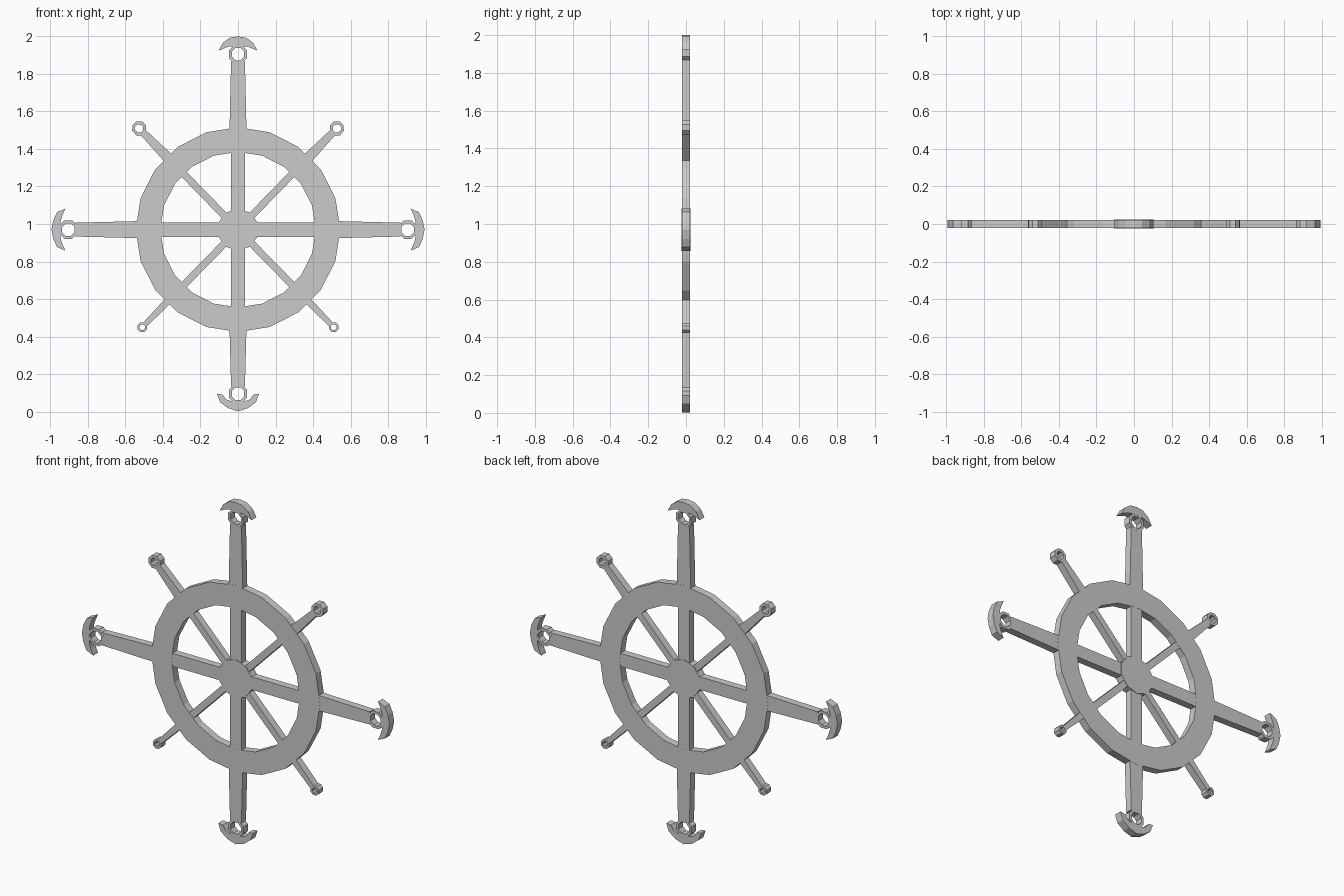
import bpy, bmesh
from math import sin, cos, pi, atan2, hypot

if "Cube" in bpy.data.objects:
    bpy.data.objects.remove(bpy.data.objects["Cube"])

CZ = 0.97      # wheel centre height
T = 0.0215     # half thickness


def finish(bm, name):
    bmesh.ops.recalc_face_normals(bm, faces=bm.faces)
    me = bpy.data.meshes.new(name)
    bm.to_mesh(me)
    bm.free()
    ob = bpy.data.objects.new(name, me)
    bpy.context.collection.objects.link(ob)


def prism(name, pts, t=T):
    """Flat plate from an outline in the x-z plane."""
    bm = bmesh.new()
    front = [bm.verts.new((x, -t, z)) for x, z in pts]
    back = [bm.verts.new((x, t, z)) for x, z in pts]
    bm.faces.new(front)
    bm.faces.new(back[::-1])
    for i in range(len(pts)):
        j = (i + 1) % len(pts)
        bm.faces.new((front[i], back[i], back[j], front[j]))
    finish(bm, name)


def circle(cx, cz, r, n, start=pi / 2):
    return [(cx + r * cos(start + 2 * pi * i / n), cz + r * sin(start + 2 * pi * i / n))
            for i in range(n)]


def ring(name, cx, cz, r_out, r_in, n, start=pi / 2, t=T):
    """Flat faceted ring facing front."""
    bm = bmesh.new()
    loops = [[bm.verts.new((x, y, z)) for x, z in circle(cx, cz, r, n, start)]
             for r, y in ((r_out, -t), (r_out, t), (r_in, t), (r_in, -t))]
    for k in range(4):
        a, b = loops[k], loops[(k + 1) % 4]
        for i in range(n):
            j = (i + 1) % n
            bm.faces.new((a[i], a[j], b[j], b[i]))
    finish(bm, name)


def radial(ang, pts):
    """Map (sideways, outward) points to x-z about the wheel centre."""
    return [(v * cos(ang) - u * sin(ang), CZ + v * sin(ang) + u * cos(ang)) for u, v in pts]


def bar(name, ang, v0, w0, v1, w1, t):
    prism(name, radial(ang, [(-w0, v0), (w0, v0), (w1, v1), (-w1, v1)]), t)


# Wheel rim and hub
ring("rim", 0, CZ, 0.546, 0.415, 20, t=0.022)
prism("hub", circle(0, CZ, 0.112, 10), 0.025)

# Half outlines of the anchor flukes, relative to the eyelet: tip to crown, then inner edge
FLUKES = {
    "top": [(0.045, 0.041), (0.064, 0.035), (0.104, 0.018), (0.08, 0.061), (0.043, 0.088)],
    "bottom": [(0.043, 0.038), (0.064, 0.03), (0.083, 0.004), (0.112, 0.0), (0.096, 0.045), (0.053, 0.077)],
    "side": [(0.046, 0.041), (0.075, 0.032), (0.112, 0.016), (0.093, 0.06), (0.05, 0.08)],
}

# Long arms with eyelet and anchor end: direction, eyelet distance, fluke style
for name, ang, d, style in (("top", pi / 2, 0.936, "top"), ("bottom", -pi / 2, 0.875, "bottom"),
                            ("right", 0, 0.905, "side"), ("left", pi, 0.905, "side")):
    bar(name + "_spoke", ang, 0.05, 0.038, 0.46, 0.038, 0.0212)
    bar(name + "_arm", ang, 0.46, 0.047, d - 0.039, 0.037, 0.0212)
    (cx, cz), = radial(ang, [(0, d)])
    ring(name + "_eyelet", cx, cz, 0.053, 0.036, 8, ang + pi / 8)
    half = FLUKES[style]
    crown = 0.09 if style == "side" else 0.094
    outline = [(0, 0.042)] + half + [(0, crown)] + [(-u, v) for u, v in reversed(half)]
    prism(name + "_anchor", radial(ang, [(u, d + v) for u, v in outline]), 0.022)

# Diagonal spokes with handles: upper pair is thicker than the lower pair
for side, s in (("right", 1), ("left", -1)):
    for level, x, z, w0, w1, ro, ri in (("upper", 0.527, 1.51, 0.031, 0.019, 0.04, 0.023),
                                        ("lower", 0.51, 0.45, 0.021, 0.014, 0.028, 0.016)):
        ang, d = atan2(z - CZ, s * x), hypot(x, z - CZ)
        name = level + "_" + side
        bar(name + "_spoke", ang, 0.08, 0.019, 0.46, 0.019, 0.021)
        bar(name + "_handle", ang, 0.46, w0, d - ri - 0.003, w1, 0.021)
        ring(name + "_eyelet", s * x, z, ro, ri, 8, ang + pi / 8)
